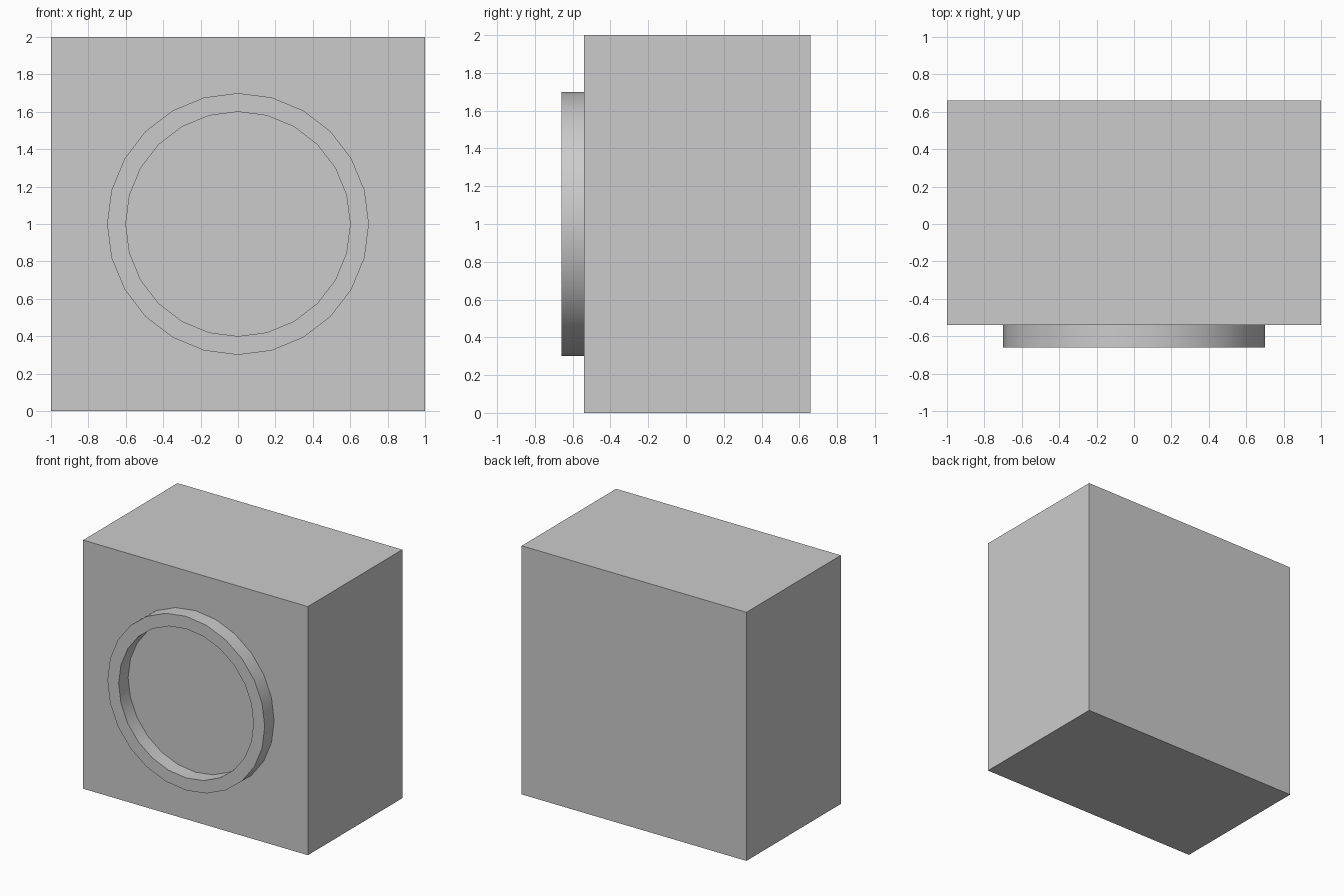
import bpy, bmesh, math

if "Cube" in bpy.data.objects:
    bpy.data.objects.remove(bpy.data.objects["Cube"])

FRONT, BACK, RING_FRONT = -0.54, 0.66, -0.66
SIDES, OUTER, INNER, CENTRE_Z = 24, 0.7, 0.6, 1.0


def add_object(name, bm):
    bmesh.ops.recalc_face_normals(bm, faces=bm.faces)
    mesh = bpy.data.meshes.new(name)
    bm.to_mesh(mesh)
    bm.free()
    obj = bpy.data.objects.new(name, mesh)
    bpy.context.collection.objects.link(obj)
    return obj


# Cabinet body
bm = bmesh.new()
bmesh.ops.create_cube(bm, size=1)
bmesh.ops.scale(bm, vec=(2, BACK - FRONT, 2), verts=bm.verts)
bmesh.ops.translate(bm, vec=(0, (FRONT + BACK) / 2, 1), verts=bm.verts)
add_object("body", bm)

# Raised ring on the front: rectangular section swept around the y axis
bm = bmesh.new()
section = [(OUTER, FRONT), (OUTER, RING_FRONT), (INNER, RING_FRONT), (INNER, FRONT)]
loops = []
for i in range(SIDES):
    a = math.tau * i / SIDES
    loops.append([bm.verts.new((r * math.sin(a), y, CENTRE_Z + r * math.cos(a)))
                  for r, y in section])
for i in range(SIDES):
    p, q = loops[i], loops[(i + 1) % SIDES]
    for j in range(4):
        k = (j + 1) % 4
        bm.faces.new((p[j], p[k], q[k], q[j]))
ring = add_object("front_ring", bm)

# Smooth round walls, sharp rims
bpy.context.view_layer.objects.active = ring
ring.select_set(True)
bpy.ops.object.shade_smooth_by_angle(angle=math.radians(30))
